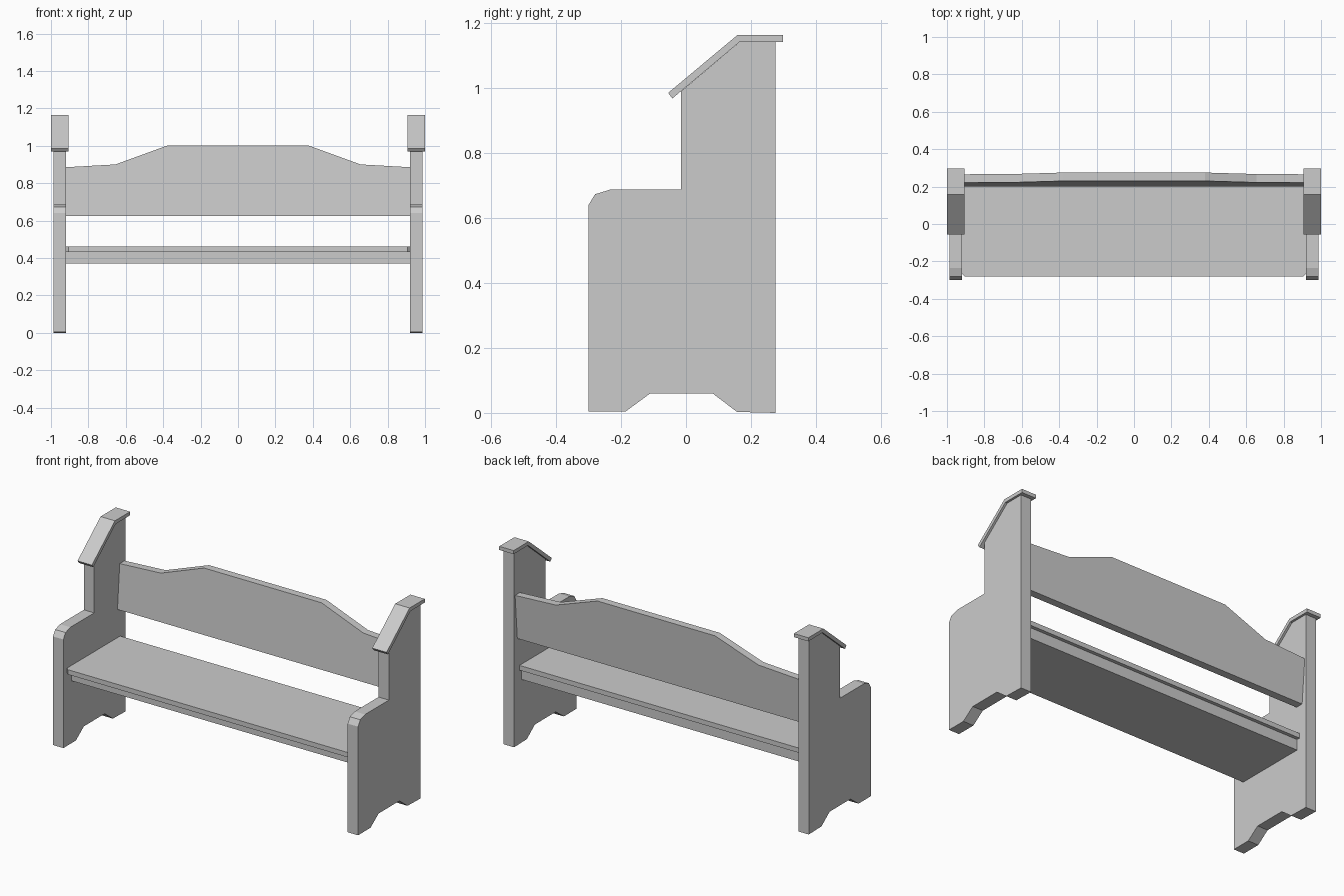
import bpy
import bmesh
from mathutils import Vector

cube = bpy.data.objects.get("Cube")
if cube:
    bpy.data.objects.remove(cube, do_unlink=True)

grey = bpy.data.materials.new("plain_grey")
grey.use_nodes = True
grey.diffuse_color = (0.6, 0.6, 0.6, 1)
grey.node_tree.nodes["Principled BSDF"].inputs["Base Color"].default_value = (0.6, 0.6, 0.6, 1)


def prism(name, outline, offset):
    """Extrude a closed outline of 3D points along an offset."""
    bm = bmesh.new()
    face = bm.faces.new([bm.verts.new(p) for p in outline])
    extruded = bmesh.ops.extrude_face_region(bm, geom=[face])["geom"]
    moved = [g for g in extruded if isinstance(g, bmesh.types.BMVert)]
    bmesh.ops.translate(bm, verts=moved, vec=Vector(offset))
    bmesh.ops.recalc_face_normals(bm, faces=bm.faces)
    mesh = bpy.data.meshes.new(name)
    bm.to_mesh(mesh)
    bm.free()
    mesh.materials.append(grey)
    obj = bpy.data.objects.new(name, mesh)
    bpy.context.collection.objects.link(obj)
    return obj


# Side profiles as (y, z)
END_PANEL = [(-0.30, 0.005), (-0.185, 0.005), (-0.11, 0.06), (0.082, 0.06),
             (0.157, 0.003), (0.275, 0), (0.275, 1.142), (0.165, 1.142),
             (-0.015, 0.99), (-0.015, 0.687), (-0.235, 0.687),
             (-0.28, 0.673), (-0.30, 0.64)]
CAP = [(-0.055, 0.985), (0.158, 1.163), (0.298, 1.163), (0.298, 1.142),
       (0.165, 1.142), (-0.042, 0.968)]

# End panels with their bent caps
for side, s in (("left", 1), ("right", -1)):
    prism(side + "_end_panel", [(s * 0.92, y, z) for y, z in END_PANEL], (s * 0.067, 0, 0))
    prism(side + "_cap", [(s * 0.907, y, z) for y, z in CAP], (s * 0.093, 0, 0))

# Leaning backrest with a raised middle
half = [(0.92, 0.625), (0.92, 0.885), (0.655, 0.90), (0.38, 1.0)]
outline = half + [(-x, z) for x, z in reversed(half)]
prism("backrest", [(x, 0.20 + (z - 0.625) * 0.08, z) for x, z in outline], (0, 0.045, 0))

# Seat plank with clipped front corners
half = [(0.92, 0.225), (0.92, -0.265), (0.905, -0.28)]
outline = half + [(-x, y) for x, y in reversed(half)]
prism("seat", [(x, y, 0.432) for x, y in outline], (0, 0, 0.028))

# Support under the seat
prism("seat_support", [(-0.92, -0.225, 0.37), (0.92, -0.225, 0.37),
                       (0.92, 0.205, 0.37), (-0.92, 0.205, 0.37)], (0, 0, 0.062))
